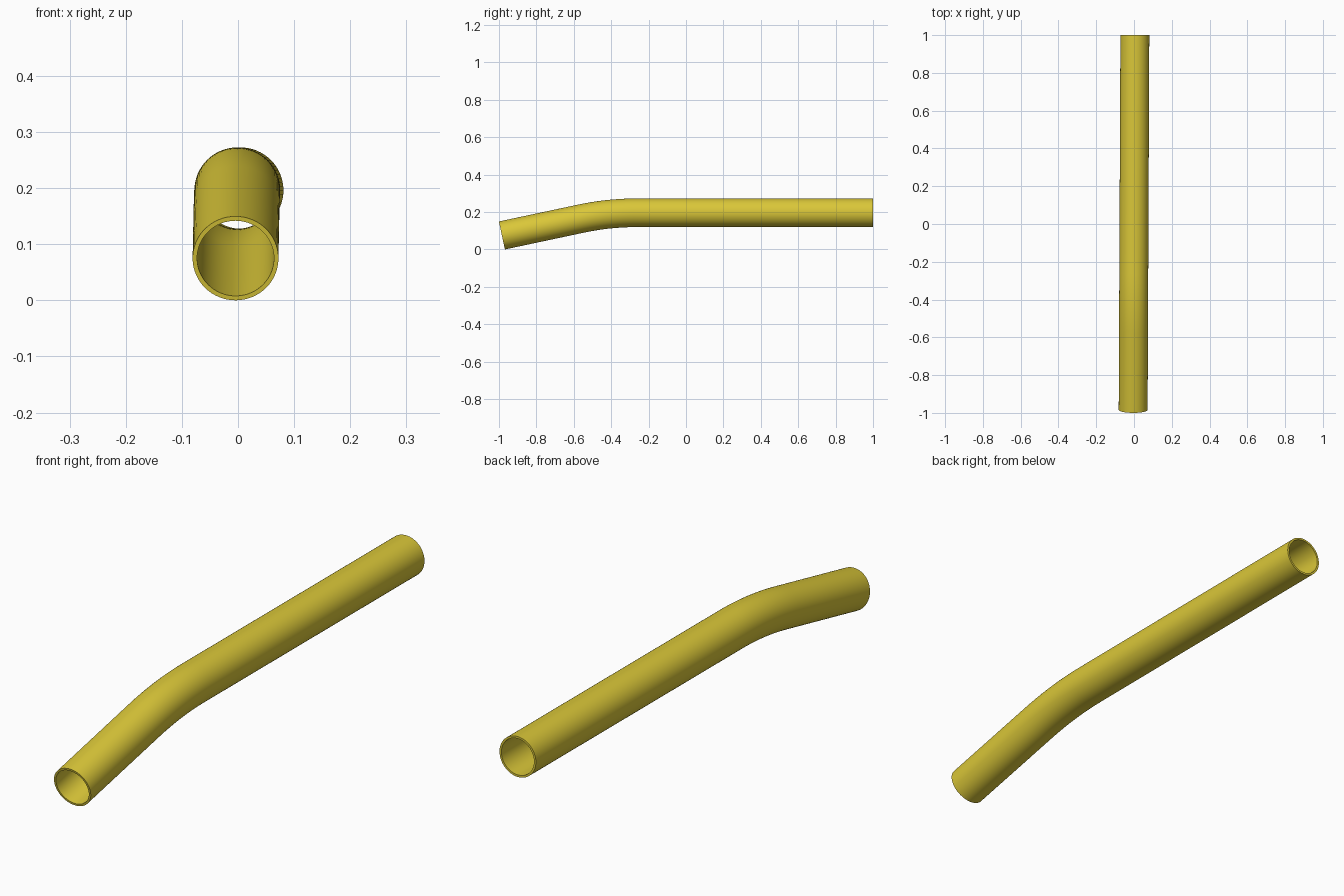
import bpy, bmesh
from math import sin, cos, tan, pi, radians

if "Cube" in bpy.data.objects:
    bpy.data.objects.remove(bpy.data.objects["Cube"])

R_OUT, R_IN, SIDES = 0.0765, 0.0685, 64
TILT = radians(12)
Z_TOP = 0.196                       # axis height of the long straight run
Y_END, Z_END = -0.984, R_OUT * cos(TILT)
TANGENT = 0.15                      # distance from bend corner to arc start
BEND_R = TANGENT / tan(TILT / 2)
y_corner = Y_END + (Z_TOP - Z_END) / tan(TILT)
y_arc = y_corner + TANGENT
YAW = 0.0045                        # slight sideways drift along the pipe

# Centre line stations: (y, z, tilt)
path = [(1.0, Z_TOP, 0.0)]
for i in range(17):
    a = TILT * i / 16
    path.append((y_arc - BEND_R * sin(a), Z_TOP - BEND_R * (1 - cos(a)), a))
path.append((Y_END, Z_END, TILT))

bm = bmesh.new()


def ring(y, z, a, r):
    out = []
    for k in range(SIDES):
        t = 2 * pi * k / SIDES
        u, v = r * cos(t), r * sin(t)
        yy = y - v * sin(a)
        out.append(bm.verts.new((u + YAW * yy, yy - YAW * u, z + v * cos(a))))
    return out


# Outer wall out, inner wall back, closed through both end rims
rings = [ring(*p, R_OUT) for p in path] + [ring(*p, R_IN) for p in reversed(path)]
for i, a in enumerate(rings):
    b = rings[(i + 1) % len(rings)]
    for k in range(SIDES):
        n = (k + 1) % SIDES
        bm.faces.new((a[k], a[n], b[n], b[k]))
bmesh.ops.recalc_face_normals(bm, faces=bm.faces)

mesh = bpy.data.meshes.new("bent_pipe")
bm.to_mesh(mesh)
bm.free()
pipe = bpy.data.objects.new("bent_pipe", mesh)
bpy.context.collection.objects.link(pipe)

# Yellow finish and smooth walls with crisp rims
mat = bpy.data.materials.new("yellow_brass")
mat.diffuse_color = (0.70, 0.57, 0.04, 1)
mat.use_nodes = True
mat.node_tree.nodes["Principled BSDF"].inputs["Base Color"].default_value = mat.diffuse_color
mesh.materials.append(mat)
bpy.context.view_layer.objects.active = pipe
pipe.select_set(True)
bpy.ops.object.shade_smooth_by_angle(angle=radians(30))
